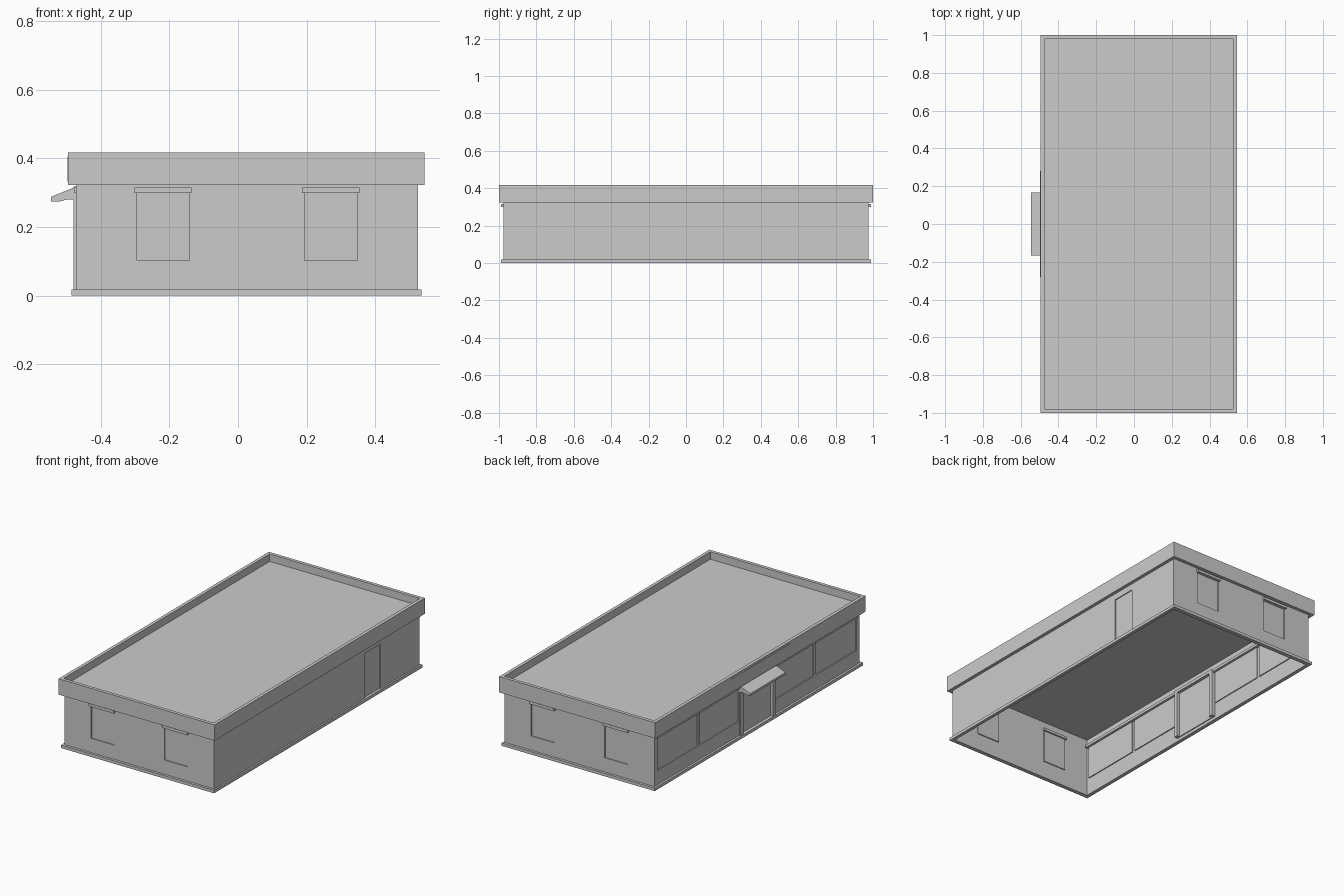
import bpy
import bmesh

cube = bpy.data.objects.get("Cube")
if cube:
    bpy.data.objects.remove(cube, do_unlink=True)

grey = bpy.data.materials.new("plain_grey")
grey.use_nodes = True
grey.diffuse_color = (0.6, 0.6, 0.6, 1)
grey.node_tree.nodes["Principled BSDF"].inputs["Base Color"].default_value = (0.6, 0.6, 0.6, 1)


def prism(name, profile, axis, a, b):
    """Extrude a closed 2D profile along an axis (x=0, y=1, z=2) from a to b."""
    def place(p, t):
        c = list(p)
        c.insert(axis, t)
        return c
    n = len(profile)
    verts = [place(p, a) for p in profile] + [place(p, b) for p in profile]
    faces = [list(range(n)), list(range(n, 2 * n))]
    faces += [[i, (i + 1) % n, n + (i + 1) % n, n + i] for i in range(n)]
    mesh = bpy.data.meshes.new(name)
    mesh.from_pydata(verts, [], faces)
    bm = bmesh.new()
    bm.from_mesh(mesh)
    bmesh.ops.recalc_face_normals(bm, faces=bm.faces)
    bm.to_mesh(mesh)
    bm.free()
    mesh.materials.append(grey)
    obj = bpy.data.objects.new(name, mesh)
    bpy.context.collection.objects.link(obj)
    return obj


def box(name, x, y, z):
    profile = [(x[0], y[0]), (x[1], y[0]), (x[1], y[1]), (x[0], y[1])]
    return prism(name, profile, 2, z[0], z[1])


def cut(obj, cutters):
    """Subtract the cutters, bake the result and remove the cutters."""
    for c in cutters:
        c.hide_render = True
        mod = obj.modifiers.new("cut", "BOOLEAN")
        mod.operation, mod.solver, mod.object = "DIFFERENCE", "EXACT", c
    graph = bpy.context.evaluated_depsgraph_get()
    mesh = bpy.data.meshes.new_from_object(obj.evaluated_get(graph))
    obj.modifiers.clear()
    obj.data = mesh
    for c in cutters:
        bpy.data.objects.remove(c, do_unlink=True)


def ring(name, x, y, z, inner_x, inner_y):
    obj = box(name, x, y, z)
    cut(obj, [box("cutter", inner_x, inner_y, (z[0] - 0.1, z[1] + 0.1))])
    return obj


X0, X1, Y = -0.472, 0.524, 0.975      # outer wall faces
THICK, RECESS = 0.01, 0.006
INNER_X, INNER_Y = (X0 + THICK, X1 - THICK), (-Y + THICK, Y - THICK)

# Main shell: plinth, walls, roof and parapet
ring("plinth", (-0.485, 0.534), (-0.99, 0.99), (0, 0.018), INNER_X, INNER_Y)
walls = ring("walls", (X0, X1), (-Y, Y), (0.018, 0.36), INNER_X, INNER_Y)
ring("parapet", (-0.495, 0.544), (-1, 1), (0.323, 0.418), (-0.475, 0.524), (-0.98, 0.98))
box("roof", (-0.48, 0.53), (-0.985, 0.985), (0.36, 0.373))

# Openings: name, wall side, range along the wall, height range
window_z = (0.103, 0.3)
openings = []
for side in ("front", "back"):
    for span in ((-0.295, -0.141), (0.194, 0.348)):
        openings.append((side + "_window", side, span, window_z))
for s in (-1, 1):
    for near, far in ((0.17, 0.54), (0.56, 0.945)):
        openings.append(("side_window", "right", sorted((s * near, s * far)), window_z))
openings.append(("entrance_door", "right", (-0.14, 0.14), (0.018, 0.3)))
openings.append(("service_door", "left", (0.457, 0.607), (0.018, 0.285)))


def on_wall(name, side, span, z, out, depth):
    """Box on a wall, reaching from 'out' beyond its face to 'depth' behind it."""
    if side == "front":
        return box(name, span, (-Y - out, -Y + depth), z)
    if side == "back":
        return box(name, span, (Y - depth, Y + out), z)
    if side == "right":
        return box(name, (X0 - out, X0 + depth), span, z)
    return box(name, (X1 - depth, X1 + out), span, z)


cut(walls, [on_wall("cutter", s, r, z, 0.03, 0.03) for _, s, r, z in openings])
for name, side, span, z in openings:
    on_wall(name, side, span, z, -RECESS, THICK + 0.006)

# Lintels over the windows
lintel_z = (0.3, 0.316)
for name, side, span, z in openings:
    if side in ("front", "back"):
        on_wall(name + "_lintel", side, (span[0] - 0.007, span[1] + 0.006), lintel_z, 0.013, 0.025)
for s in (-1, 1):
    on_wall("side_lintel", "right", sorted((s * 0.165, s * 0.955)), lintel_z, 0.006, 0.03)

# Entrance surround, sloped canopy and the plate on the parapet above it
for s in (-1, 1):
    on_wall("entrance_post", "right", sorted((s * 0.14, s * 0.165)), (0.018, 0.3), 0.008, 0.035)
on_wall("entrance_head", "right", (-0.165, 0.165), (0.3, 0.318), 0.008, 0.035)
canopy = [(-0.545, 0.275), (-0.545, 0.288), (X0, 0.318), (X0, 0.28), (-0.5, 0.28), (-0.518, 0.275)]
prism("entrance_canopy", canopy, 1, -0.168, 0.168)
box("parapet_plate", (-0.497, -0.494), (-0.28, 0.28), (0.333, 0.405))
